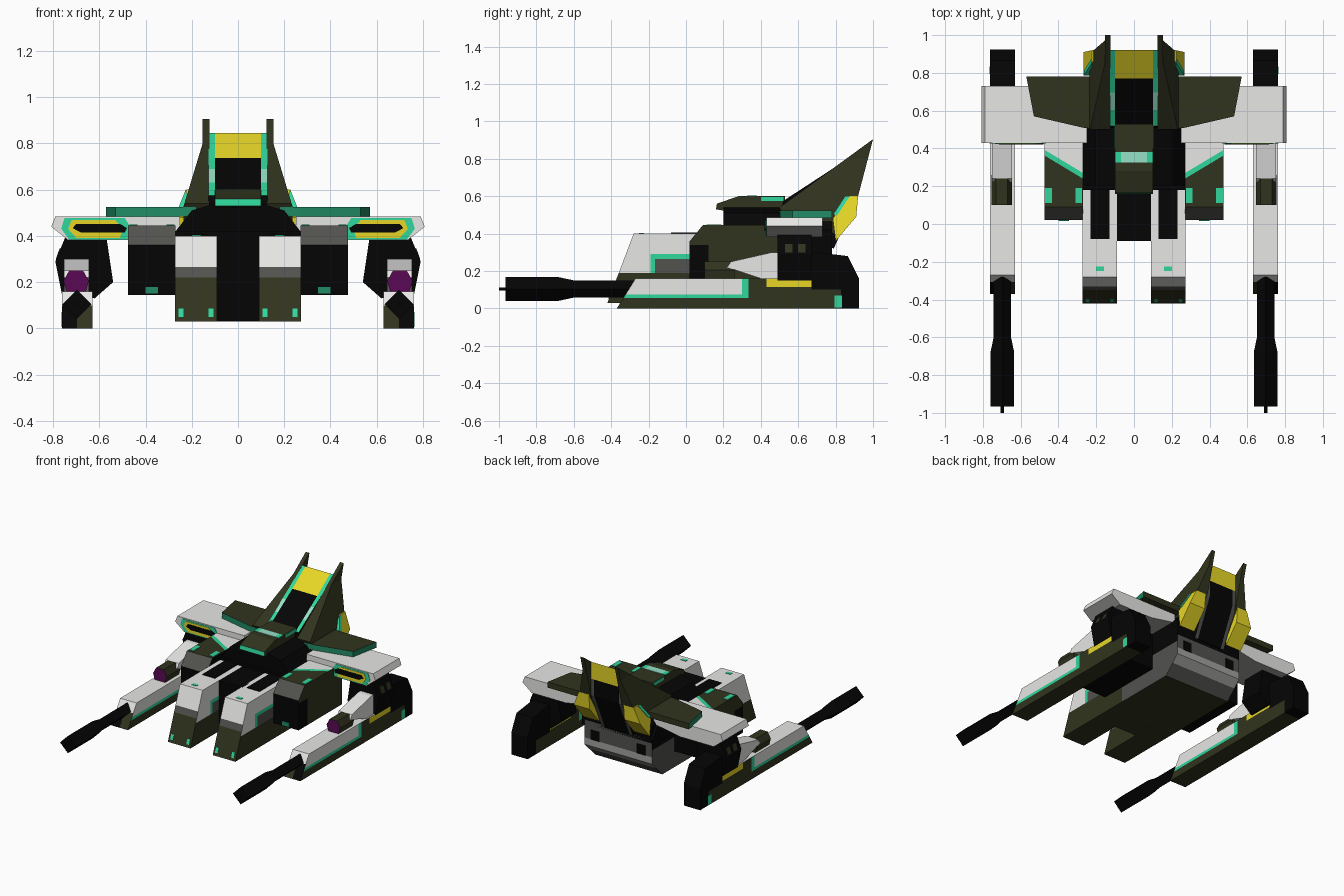
import bpy, bmesh, math
from mathutils import Vector

if "Cube" in bpy.data.objects:
    bpy.data.objects.remove(bpy.data.objects["Cube"])

COLOURS = {
    "white": (0.80, 0.80, 0.79), "olive": (0.031, 0.034, 0.013), "black": (0.0015, 0.0015, 0.0015),
    "teal": (0.03, 0.68, 0.34), "yellow": (0.82, 0.69, 0.02), "purple": (0.10, 0.003, 0.09),
    "dark grey": (0.085, 0.085, 0.078), "light grey": (0.36, 0.36, 0.35), "mint": (0.30, 0.75, 0.58),
    "dark teal": (0.015, 0.26, 0.13)}
MATS = {}
for name, c in COLOURS.items():
    MATS[name] = bpy.data.materials.new(name)
    MATS[name].diffuse_color = (*c, 1)
ORDER = list(COLOURS)
AXIS = {"x": 0, "y": 1, "z": 2}


def finish(name, bm, colour, cuts=(), mirror=True, shape=None):
    """Cut faces along planes, colour them by a name or a rule, mirror the part."""
    for cut in cuts:
        if isinstance(cut[0], str):
            no = Vector((0, 0, 0))
            no[AXIS[cut[0]]] = 1
            co = no * cut[1]
        else:
            co, no = Vector(cut[0]), Vector(cut[1])
        bmesh.ops.bisect_plane(bm, geom=bm.verts[:] + bm.edges[:] + bm.faces[:],
                               plane_co=co, plane_no=no, dist=1e-5)
    if shape:
        for v in bm.verts:
            shape(v.co)
    bmesh.ops.recalc_face_normals(bm, faces=bm.faces[:])
    bm.normal_update()
    for f in bm.faces:
        col = colour(f.calc_center_median(), f.normal) if callable(colour) else colour
        f.material_index = ORDER.index(col)
    me = bpy.data.meshes.new(name)
    bm.to_mesh(me)
    bm.free()
    for m in ORDER:
        me.materials.append(MATS[m])
    ob = bpy.data.objects.new(name, me)
    bpy.context.collection.objects.link(ob)
    if mirror:
        ob.modifiers.new("mirror", "MIRROR").use_mirror_merge = False
    return ob


def prism(name, pts, axis, a, b, colour, **kw):
    """Extrude a profile along an axis from a to b."""
    k = AXIS[axis]
    bm = bmesh.new()

    def ring(t):
        return [bm.verts.new((*p[:k], t, *p[k:])) for p in pts]
    r0, r1 = ring(a), ring(b)
    bm.faces.new(r0)
    bm.faces.new(r1)
    n = len(pts)
    for i in range(n):
        bm.faces.new((r0[i], r0[(i + 1) % n], r1[(i + 1) % n], r1[i]))
    return finish(name, bm, colour, **kw)


def box(name, x, y, z, colour, **kw):
    return prism(name, [(x[0], y[0]), (x[1], y[0]), (x[1], y[1]), (x[0], y[1])], "z", z[0], z[1], colour, **kw)


# Front prongs
def prong_rule(c, n):
    if n.z < -0.9:
        return "olive"
    if n.y < -0.5:
        return "olive" if c.z < 0.22 else "dark grey" if c.z < 0.265 else "white"
    if abs(n.x) > 0.5:
        if c.z < 0.19:
            return "olive"
        if c.y < -0.19 or c.z > 0.29:
            return "white"
        if c.y < -0.165 or c.z > 0.265:
            return "teal"
        return "dark grey"
    return "white"


prism("front_prong", [(-0.42, 0.03), (0.2, 0.03), (0.2, 0.40), (-0.28, 0.40)], "x", 0.09, 0.272, prong_rule,
      cuts=[("z", 0.19), ("z", 0.22), ("z", 0.265), ("z", 0.29), ("y", -0.19), ("y", -0.165)])
box("prong_slot", (0.13, 0.23), (-0.08, 0.22), (0.399, 0.406), "black")
box("prong_top_mark", (0.16, 0.20), (-0.25, -0.225), (0.399, 0.403), "teal")
for i, x in enumerate((0.105, 0.235)):
    prism(f"prong_lamp_{i}", [(-0.416, 0.05), (-0.402, 0.085), (-0.398, 0.085), (-0.41, 0.05)],
          "x", x, x + 0.022, "teal")

# Central nose and lower hull
box("centre_nose", (-0.1, 0.1), (-0.09, 0.25), (0.031, 0.40),
    lambda c, n: "olive" if n.z < -0.5 else "black", mirror=False)


def hull_rule(c, n):
    if n.z < -0.9:
        return "olive"
    if n.z < -0.3:
        return "light grey" if c.z > 0.1 else "dark grey"
    if n.y > 0.5:
        return "light grey" if c.z < 0.2 else "dark grey"
    return "dark grey" if c.z < 0.25 else "black"


prism("lower_hull", [(0.18, 0.03), (0.66, 0.03), (0.78, 0.15), (0.78, 0.33), (0.72, 0.42), (0.18, 0.42)],
      "x", -0.272, 0.272, hull_rule, cuts=[("z", 0.1), ("z", 0.2), ("z", 0.25)], mirror=False)
box("rear_vent", (0.15, 0.22), (0.775, 0.785), (0.2, 0.27), "black")

# Upper body with sloped shoulders
prism("upper_body", [(-0.27, 0.3), (0.27, 0.3), (0.27, 0.42), (0.2, 0.51), (0.1, 0.54), (-0.1, 0.54),
                     (-0.2, 0.51), (-0.27, 0.42)], "y", 0.2, 0.78, "black", mirror=False)

# Cockpit block with front strip and roof window
prism("cockpit", [(0.16, 0.53), (0.165, 0.56), (0.28, 0.6), (0.53, 0.6), (0.53, 0.5), (0.22, 0.52)],
      "x", -0.1, 0.1, lambda c, n: "teal" if n.y < -0.8 else "olive", mirror=False)
box("roof_window", (-0.1, 0.1), (0.325, 0.38), (0.599, 0.603),
    lambda c, n: "mint" if abs(c.x) < 0.05 else "teal", cuts=[("x", -0.07), ("x", 0.07)], mirror=False)
box("cockpit_side_mark", (0.099, 0.104), (0.4, 0.52), (0.575, 0.597), "teal")


# Side pods
def pod_rule(c, n):
    if n.z > 0.9:
        d = c.y - 0.24 - 0.6 * (c.x - 0.27)
        return "white" if d > 0.03 else "teal" if d > 0 else "olive"
    if n.y < -0.9:
        return "black"
    if n.z > 0.3:
        return "dark grey"
    if n.x > 0.5:
        return "black" if c.y < 0.12 and c.z < 0.34 else "olive"
    return "black"


prism("side_pod", [(0.02, 0.145), (0.02, 0.36), (0.09, 0.445), (0.52, 0.445), (0.52, 0.145)], "x", 0.27, 0.475,
      pod_rule, cuts=[((0.27, 0.24, 0), (-0.6, 1, 0)), ((0.27, 0.27, 0), (-0.6, 1, 0)), ("y", 0.12), ("z", 0.34)])
box("pod_lamp", (0.345, 0.40), (0.015, 0.022), (0.15, 0.18), "dark teal")
for i, x in enumerate((0.275, 0.435)):
    box(f"pod_roof_mark_{i}", (x, x + 0.035), (0.11, 0.19), (0.444, 0.449), "teal")

# White shoulder wings with layered intake panel
prism("shoulder_wing", [(0.25, 0.485), (0.79, 0.485), (0.808, 0.44), (0.735, 0.382), (0.46, 0.382), (0.25, 0.42)],
      "y", 0.43, 0.73, lambda c, n: "light grey" if n.z < -0.3 else "white")
for name, x0, x1, z0, z1, y, col in (("intake_rim", 0.47, 0.765, 0.384, 0.478, 0.427, "teal"),
                                     ("intake_frame", 0.51, 0.735, 0.392, 0.468, 0.424, "yellow"),
                                     ("intake_slit", 0.49, 0.715, 0.415, 0.452, 0.421, "black")):
    prism(name, [(x0, z0), (x1 - 0.035, z0), (x1, (z0 + z1) / 2), (x1 - 0.015, z1), (x0 + 0.02, z1),
                 (x0 - 0.01, (z0 + z1) / 2)], "y", y, 0.4305, col)

# Olive upper wings with teal leading edge
prism("upper_wing", [(0.18, 0.50), (0.27, 0.51), (0.53, 0.57), (0.57, 0.78), (0.18, 0.78)], "z", 0.483, 0.525,
      lambda c, n: "dark teal" if n.y < -0.05 else "olive")


# Tail spine between the fins
def spine_rule(c, n):
    if n.z > 0.5:
        if abs(c.x) > 0.1:
            return "mint" if 0.62 < c.z < 0.7 else "teal"
        return "yellow" if c.z > 0.735 else "black"
    if n.y > 0.3:
        if c.z > 0.72:
            return "yellow"
        return "black" if abs(c.x) < 0.1 else "dark grey"
    return "black"


prism("tail_spine", [(0.5, 0.5), (0.52, 0.575), (0.77, 0.738), (0.92, 0.845), (0.915, 0.6), (0.79, 0.32),
                     (0.6, 0.4)], "x", -0.127, 0.127, spine_rule,
      cuts=[("x", -0.1), ("x", 0.1), ("z", 0.72), ("z", 0.63), ("z", 0.69)], mirror=False)


# Tail fins, thick at the base and thin at the tip
def taper(co):
    if co.x > 0.2:
        co.x = 0.235 if co.z < 0.53 else max(0.153, 0.235 - (co.z - 0.53) * 0.304)


prism("tail_fin", [(0.50, 0.54), (1.0, 0.905), (0.92, 0.6), (0.80, 0.40), (0.55, 0.44)], "x", 0.124, 0.235,
      "olive", cuts=[("z", 0.53), ("z", 0.8)], shape=taper)
# Yellow tail blocks, narrower at the top
prism("tail_block", [(0.80, 0.36), (0.91, 0.49), (0.92, 0.6), (0.86, 0.6), (0.785, 0.48)], "x", 0.14, 0.268,
      "yellow", shape=lambda co: setattr(co, "x", 0.222 if co.z > 0.55 and co.x > 0.2 else co.x))
prism("tail_block_edge", [(0.785, 0.50), (0.85, 0.6), (0.875, 0.6), (0.81, 0.50)], "x", 0.2, 0.266, "teal",
      shape=lambda co: setattr(co, "x", 0.226 if co.z > 0.55 and co.x > 0.2 else co.x))


# Gun bodies
def gun_rule(c, n):
    if c.y > 0.83 or c.z > 0.161:
        return "black"
    if n.z < -0.9:
        return "olive"
    if n.y < -0.5 and c.y < 0:
        return "white" if c.z > 0.1 else "olive" if c.x < 0.697 else "black"
    if abs(n.x) > 0.5:
        if 0.43 < c.y < 0.67 and c.z > 0.115:
            return "yellow"
        if c.y > 0.67 and c.z > 0.1:
            return "black"
        if c.y < 0.30 and c.z > 0.075:
            return "white"
        if c.y < 0.335 and c.z > 0.055:
            return "teal"
        return "olive"
    return "white"


prism("gun_body", [(-0.37, 0), (0.925, 0), (0.925, 0.16), (0.865, 0.28), (0.7, 0.3), (0.5, 0.3), (0.5, 0.16),
                   (-0.27, 0.16)], "x", 0.63, 0.762, gun_rule,
      cuts=[("z", 0.055), ("z", 0.075), ("z", 0.1), ("z", 0.115), ("z", 0.16), ("y", 0.30), ("y", 0.335),
            ("y", 0.43), ("y", 0.67), ("y", 0.83), ("x", 0.697)])
box("gun_rear_lamp", (0.76, 0.764), (0.795, 0.835), (0.005, 0.07), "teal")

# Four-sided gun barrels, stations along y
bm = bmesh.new()
rings = []
for y, r in ((-1.0, 0.009), (-0.965, 0.009), (-0.965, 0.063), (-0.68, 0.063), (-0.6, 0.046), (-0.28, 0.046)):
    rings.append([bm.verts.new((0.697 + r * math.cos(t * math.pi / 2), y, 0.104 + r * math.sin(t * math.pi / 2)))
                  for t in range(4)])
for a, b in zip(rings, rings[1:]):
    for i in range(4):
        bm.faces.new((a[i], a[(i + 1) % 4], b[(i + 1) % 4], b[i]))
bm.faces.new(rings[0])
bm.faces.new(rings[-1])
finish("gun_barrel", bm, "black")

# Gun sights with purple lens, and the wedge behind
prism("gun_sight", [(0.645, 0.205), (0.67, 0.25), (0.73, 0.25), (0.755, 0.205), (0.74, 0.155), (0.66, 0.155)],
      "y", 0.1, 0.26, lambda c, n: "purple" if n.y < -0.5 else "olive")
prism("sight_wedge", [(0.22, 0.22), (0.24, 0.25), (0.46, 0.3), (0.52, 0.3), (0.52, 0.16), (0.4, 0.16)],
      "x", 0.645, 0.752, "white")

# Hinges joining guns to wings
prism("gun_hinge", [(0.57, 0.40), (0.54, 0.2), (0.62, 0.13), (0.762, 0.15), (0.79, 0.29), (0.745, 0.40)],
      "y", 0.49, 0.67, "black")
for i, y in enumerate((0.53, 0.6)):
    prism(f"hinge_vent_{i}", [(0.788, 0.30), (0.772, 0.345), (0.768, 0.345), (0.78, 0.30)], "y", y, y + 0.04,
          "olive")

for m in bpy.data.materials:
    if m.users and not m.is_grease_pencil:
        m.use_nodes = True
        m.node_tree.nodes["Principled BSDF"].inputs["Base Color"].default_value = m.diffuse_color
